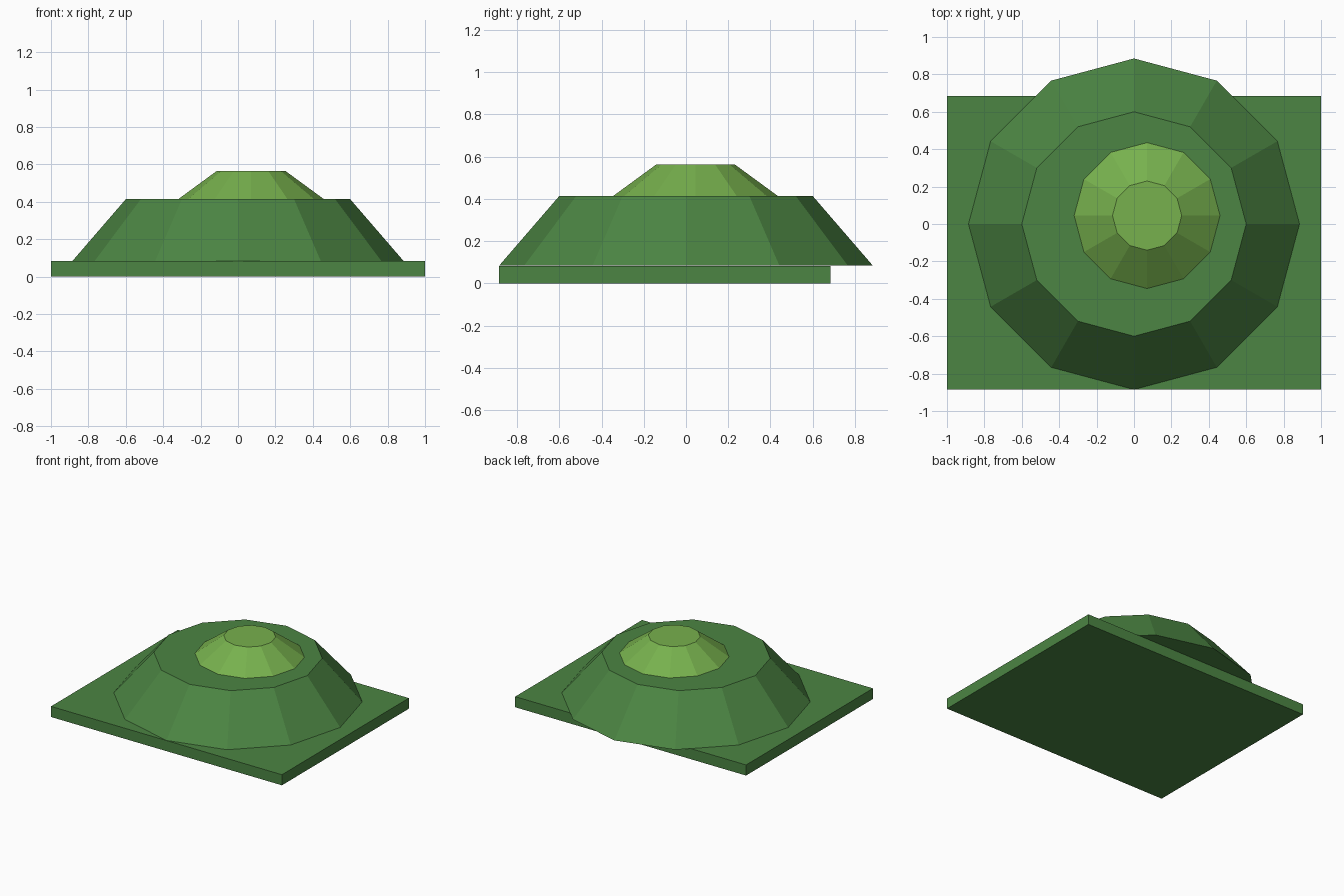
import bpy
import bmesh
from math import pi
from mathutils import Matrix

if "Cube" in bpy.data.objects:
    bpy.data.objects.remove(bpy.data.objects["Cube"])


def material(name, color):
    mat = bpy.data.materials.new(name)
    mat.diffuse_color = (*color, 1)
    mat.use_nodes = True
    mat.node_tree.nodes["Principled BSDF"].inputs["Base Color"].default_value = mat.diffuse_color
    return mat


def finish(name, bm, mat):
    mesh = bpy.data.meshes.new(name)
    bm.to_mesh(mesh)
    bm.free()
    mesh.materials.append(mat)
    obj = bpy.data.objects.new(name, mesh)
    bpy.context.collection.objects.link(obj)
    return obj


def slab(name, x, y, z, mat):
    """Box given by its min/max on each axis."""
    bm = bmesh.new()
    center = [(lo + hi) / 2 for lo, hi in (x, y, z)]
    size = [hi - lo for lo, hi in (x, y, z)]
    bmesh.ops.create_cube(
        bm, size=1,
        matrix=Matrix.Translation(center) @ Matrix.Diagonal((*size, 1)))
    return finish(name, bm, mat)


def mound(name, x, y, z0, z1, r0, r1, mat):
    """Flat-topped twelve-sided cone with corners on the axes."""
    bm = bmesh.new()
    bmesh.ops.create_cone(
        bm, cap_ends=True, segments=12, radius1=r0, radius2=r1, depth=z1 - z0,
        matrix=Matrix.Translation((x, y, (z0 + z1) / 2)) @ Matrix.Rotation(pi / 2, 4, 'Z'))
    return finish(name, bm, mat)


dark_grass = material("dark_grass", (0.072, 0.235, 0.056))
light_grass = material("light_grass", (0.185, 0.44, 0.075))

# Ground plate
slab("ground_plate", (-1, 1), (-0.885, 0.685), (0, 0.083), dark_grass)

# Hill, overhanging the plate at the back
mound("lower_hill", 0, 0, 0.084, 0.414, 0.885, 0.6, dark_grass)

# Lighter off-centre hilltop
mound("upper_hill", 0.07, 0.045, 0.414, 0.564, 0.39, 0.185, light_grass)
